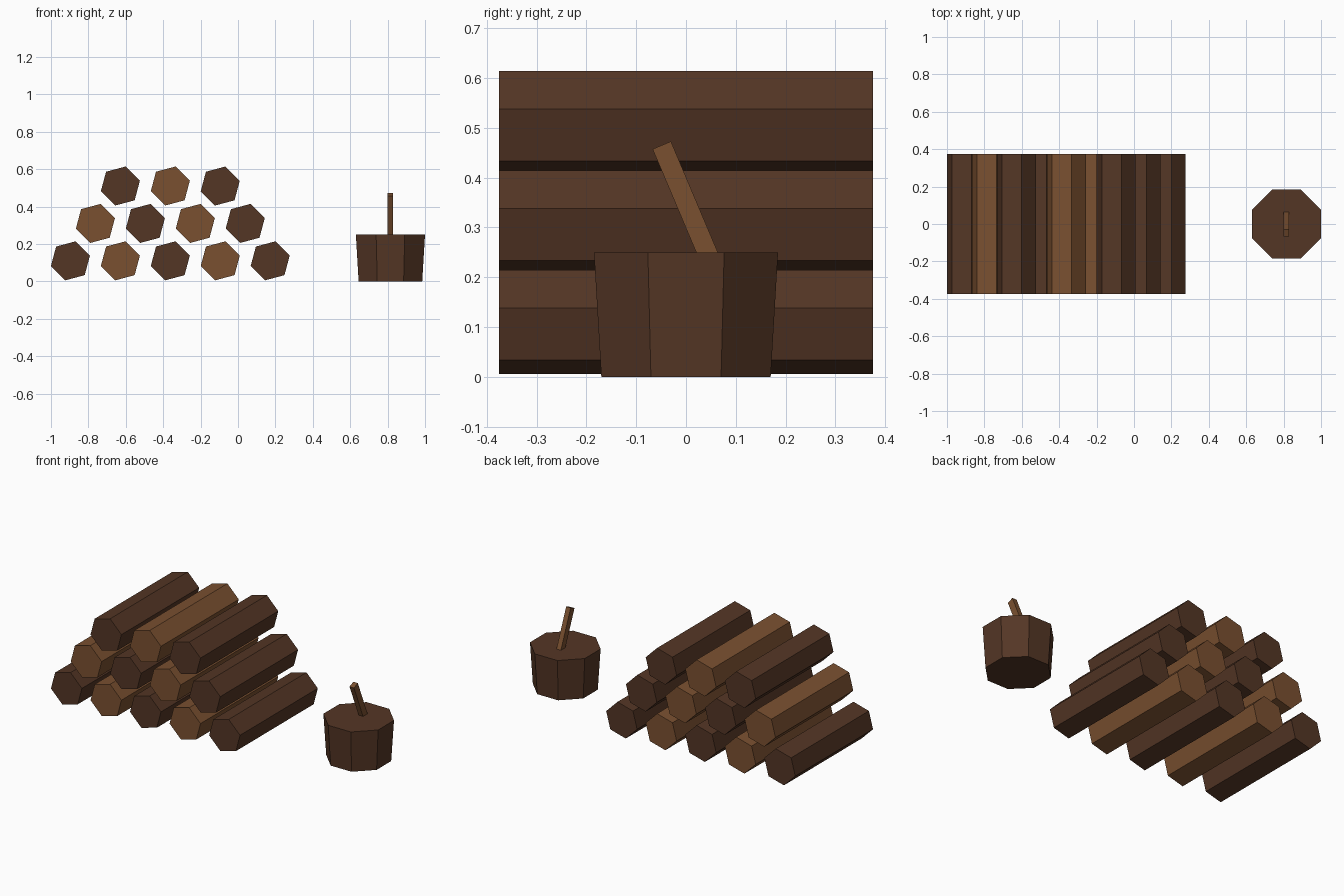
import bpy
import math

cube = bpy.data.objects.get("Cube")
if cube:
    bpy.data.objects.remove(cube, do_unlink=True)


def srgb(r, g, b):
    return tuple((c / 255 / 12.92) if c < 11 else ((c / 255 + 0.055) / 1.055) ** 2.4
                 for c in (r, g, b)) + (1.0,)


def make_material(name, color):
    mat = bpy.data.materials.new(name)
    mat.use_nodes = True
    mat.diffuse_color = color
    mat.node_tree.nodes["Principled BSDF"].inputs["Base Color"].default_value = color
    return mat


dark_wood = make_material("dark wood", srgb(84, 54, 37))
light_wood = make_material("light wood", srgb(122, 80, 48))


def finish(name, mat):
    obj = bpy.context.object
    obj.name = name
    obj.data.materials.append(mat)
    return obj


def prism(name, sides, r_bottom, r_top, depth, turn, mat):
    """Flat-sided prism with its first corner turned to the given angle, ends on z."""
    bpy.ops.mesh.primitive_cone_add(vertices=sides, radius1=r_bottom, radius2=r_top, depth=depth)
    obj = finish(name, mat)
    corner = obj.data.vertices[0].co
    start = math.atan2(corner.y, corner.x)
    for v in obj.data.vertices:
        a = math.atan2(v.co.y, v.co.x) - start + math.radians(turn)
        r = math.hypot(v.co.x, v.co.y)
        v.co.x, v.co.y = r * math.cos(a), r * math.sin(a)
    return obj


# Stacked hexagonal logs, alternating wood tones
SPACING, ROW_HEIGHT = 0.267, 0.2
for row, count in enumerate((5, 4, 3)):
    for i in range(count):
        mat = light_wood if (i + (row == 1)) % 2 else dark_wood
        log = prism(f"log_row{row + 1}_{i + 1}", 6, 0.108, 0.108, 0.75, 15, mat)
        log.rotation_euler.x = math.pi / 2
        log.location = (-0.896 + (i + row / 2) * SPACING, 0, 0.11 + row * ROW_HEIGHT)

# Chopping stump, wider at the top
stump = prism("chopping_stump", 8, 0.184, 0.2, 0.25, 22.5, dark_wood)
stump.location = (0.815, 0, 0.125)

# Handle leaning out of the stump
bpy.ops.mesh.primitive_cube_add(size=1, location=(0.815, 0, 0.35))
handle = finish("handle", light_wood)
handle.scale = (0.03, 0.04, 0.25)
handle.rotation_euler.x = 0.4
